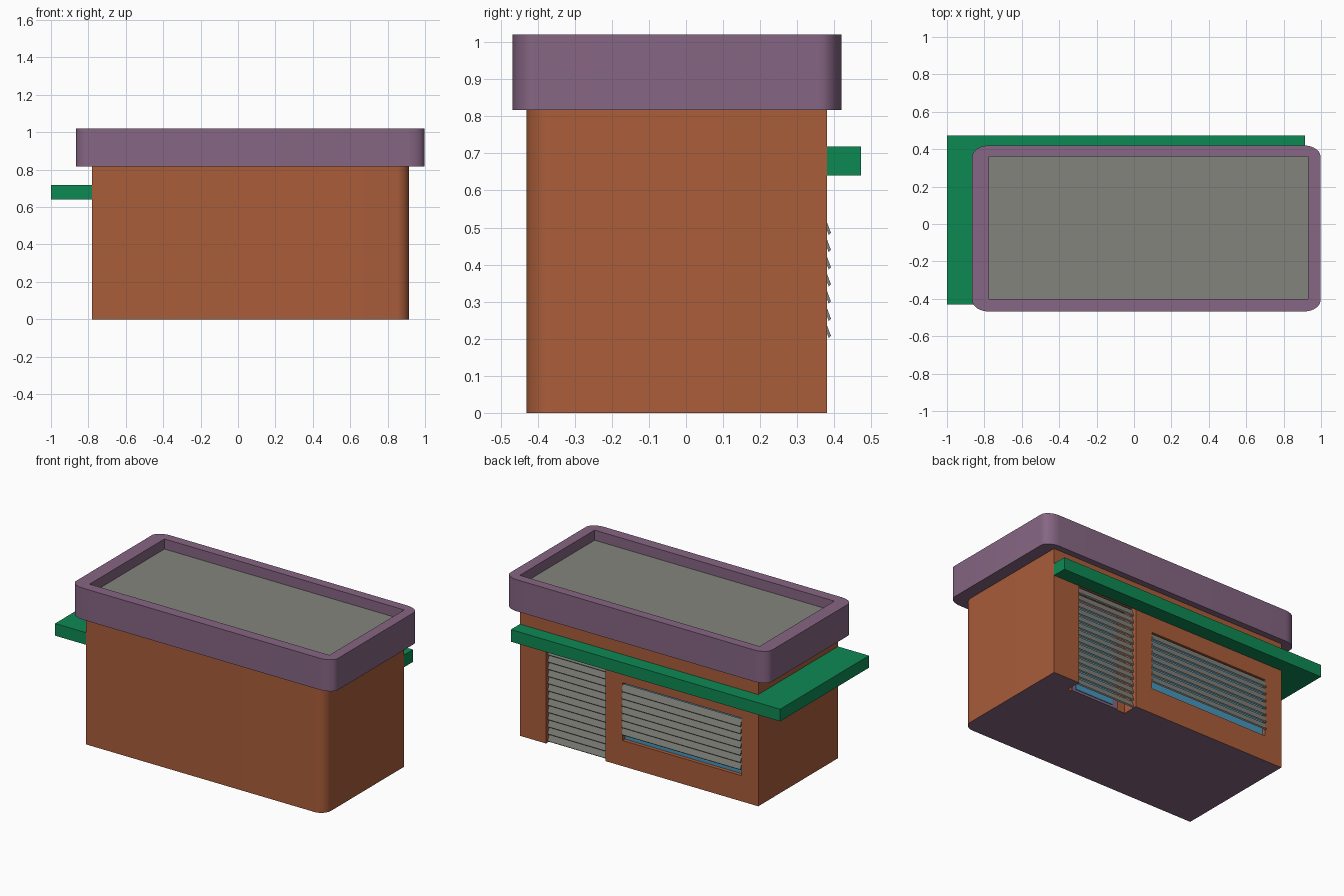
import bpy, bmesh, math

if "Cube" in bpy.data.objects:
    bpy.data.objects.remove(bpy.data.objects["Cube"])


def mat(name, rgb):
    m = bpy.data.materials.new(name)
    lin = [(c / 255 / 12.92) if c < 11 else ((c / 255 + 0.055) / 1.055) ** 2.4 for c in rgb]
    m.diffuse_color = (*lin, 1)
    m.use_nodes = True
    m.node_tree.nodes["Principled BSDF"].inputs["Base Color"].default_value = m.diffuse_color
    return m


BRICK = mat("brick_orange", (170, 93, 58))
PURPLE = mat("muted_purple", (134, 102, 131))
GREEN = mat("canopy_green", (13, 137, 84))
GREY = mat("slat_grey", (131, 132, 125))
BLUE = mat("glass_blue", (72, 150, 188))


def prism(name, pts, z0, z1, *mats):
    """Extrude a counter-clockwise outline between two heights."""
    bm = bmesh.new()
    lo = [bm.verts.new((x, y, z0)) for x, y in pts]
    hi = [bm.verts.new((x, y, z1)) for x, y in pts]
    bm.faces.new(lo[::-1])
    bm.faces.new(hi)
    n = len(pts)
    for i in range(n):
        j = (i + 1) % n
        bm.faces.new((lo[i], lo[j], hi[j], hi[i]))
    me = bpy.data.meshes.new(name)
    bm.to_mesh(me)
    bm.free()
    for m in mats:
        me.materials.append(m)
    ob = bpy.data.objects.new(name, me)
    bpy.context.collection.objects.link(ob)
    return ob


def box(name, x0, x1, y0, y1, z0, z1, m):
    return prism(name, [(x0, y0), (x1, y0), (x1, y1), (x0, y1)], z0, z1, m)


def corner(cx, cy, rx, ry, start, n=10):
    return [(cx + rx * math.cos(math.radians(start + 90 * i / n)),
             cy + ry * math.sin(math.radians(start + 90 * i / n))) for i in range(n + 1)]


def cut(ob, *bounds):
    """Subtract a box from an object and bake the result."""
    c = box("cutter", *bounds, ob.data.materials[0])
    mod = ob.modifiers.new("cut", "BOOLEAN")
    mod.operation, mod.object, mod.solver = "DIFFERENCE", c, "EXACT"
    dg = bpy.context.evaluated_depsgraph_get()
    me = bpy.data.meshes.new_from_object(ob.evaluated_get(dg))
    ob.modifiers.clear()
    ob.data = me
    bpy.data.objects.remove(c)


def paint(ob, second, rule):
    ob.data.materials.clear()
    base = BRICK if ob.name == "building_body" else PURPLE
    ob.data.materials.append(base)
    ob.data.materials.append(second)
    for p in ob.data.polygons:
        p.material_index = 1 if rule(p) else 0


def smooth(ob):
    bpy.ops.object.select_all(action="DESELECT")
    ob.select_set(True)
    bpy.context.view_layer.objects.active = ob
    bpy.ops.object.shade_smooth_by_angle(angle=math.radians(30))


L, R, F, B = -0.78, 0.915, -0.43, 0.38          # wall limits
DX0, DX1 = 0.305, 0.73                          # door opening
WX0, WX1, WZ0, WZ1 = -0.66, 0.185, 0.165, 0.535  # window opening

# Body with one rounded corner, door and window openings, purple underside
body = prism("building_body", [(L, F)] + corner(R - 0.07, F + 0.07, 0.07, 0.07, -90)
             + [(R, B), (L, B)], 0, 0.82, BRICK)
cut(body, DX0, DX1, B - 0.10, B + 0.1, -0.1, 0.66)
cut(body, WX0, WX1, B - 0.03, B + 0.1, WZ0, WZ1)
paint(body, PURPLE, lambda p: p.normal.z < -0.9 and p.center.z < 0.01)
smooth(body)

# Roof with rounded corners, sunken grey deck
x0, x1, y0, y1, rx, ry = -0.865, 0.997, -0.468, 0.42, 0.09, 0.06
roof = prism("roof_parapet", corner(x1 - rx, y1 - ry, rx, ry, 0) + corner(x0 + rx, y1 - ry, rx, ry, 90)
             + corner(x0 + rx, y0 + ry, rx, ry, 180) + corner(x1 - rx, y0 + ry, rx, ry, 270),
             0.817, 1.02, PURPLE)
cut(roof, -0.775, 0.93, -0.40, 0.36, 0.955, 1.2)
paint(roof, GREY, lambda p: p.normal.z > 0.9 and p.center.z < 1.0)
smooth(roof)

# L-shaped canopy wrapping the back and left sides
prism("canopy", [(-1, F), (L, F), (L, B), (R, B), (R, 0.472), (-1, 0.472)], 0.64, 0.718, GREEN)

# Window glass
box("window_glass", WX0, WX1, B - 0.031, B - 0.024, WZ0, WZ1, BLUE)

# Framed door at the back of the recess
yb = B - 0.10
box("door_frame", 0.365, 0.70, yb - 0.01, yb + 0.008, 0, 0.62, PURPLE)
box("door_glass", 0.405, 0.68, yb, yb + 0.013, 0.015, 0.59, BLUE)


def slats(name, xa, xb, y, z, count, pitch, height):
    """Row of tilted louvres, top leaning inward, as one object."""
    bm = bmesh.new()
    prof = [(y - 0.006, z), (y, z + 0.006), (y - 0.016, z + height), (y - 0.022, z + height - 0.006)]
    for k in range(count):
        a, b = [[bm.verts.new((x, py, pz + k * pitch)) for py, pz in prof] for x in (xa, xb)]
        bm.faces.new(a[::-1])
        bm.faces.new(b)
        for i in range(4):
            j = (i + 1) % 4
            bm.faces.new((a[i], a[j], b[j], b[i]))
    bmesh.ops.recalc_face_normals(bm, faces=bm.faces)
    me = bpy.data.meshes.new(name)
    bm.to_mesh(me)
    bm.free()
    me.materials.append(GREY)
    bpy.context.collection.objects.link(bpy.data.objects.new(name, me))


# Louvres over window and door
slats("window_slats", WX0, WX1, 0.391, 0.202, 7, 0.0463, 0.048)
slats("door_slats", DX0, DX1, 0.362, 0.003, 14, 0.0463, 0.048)
